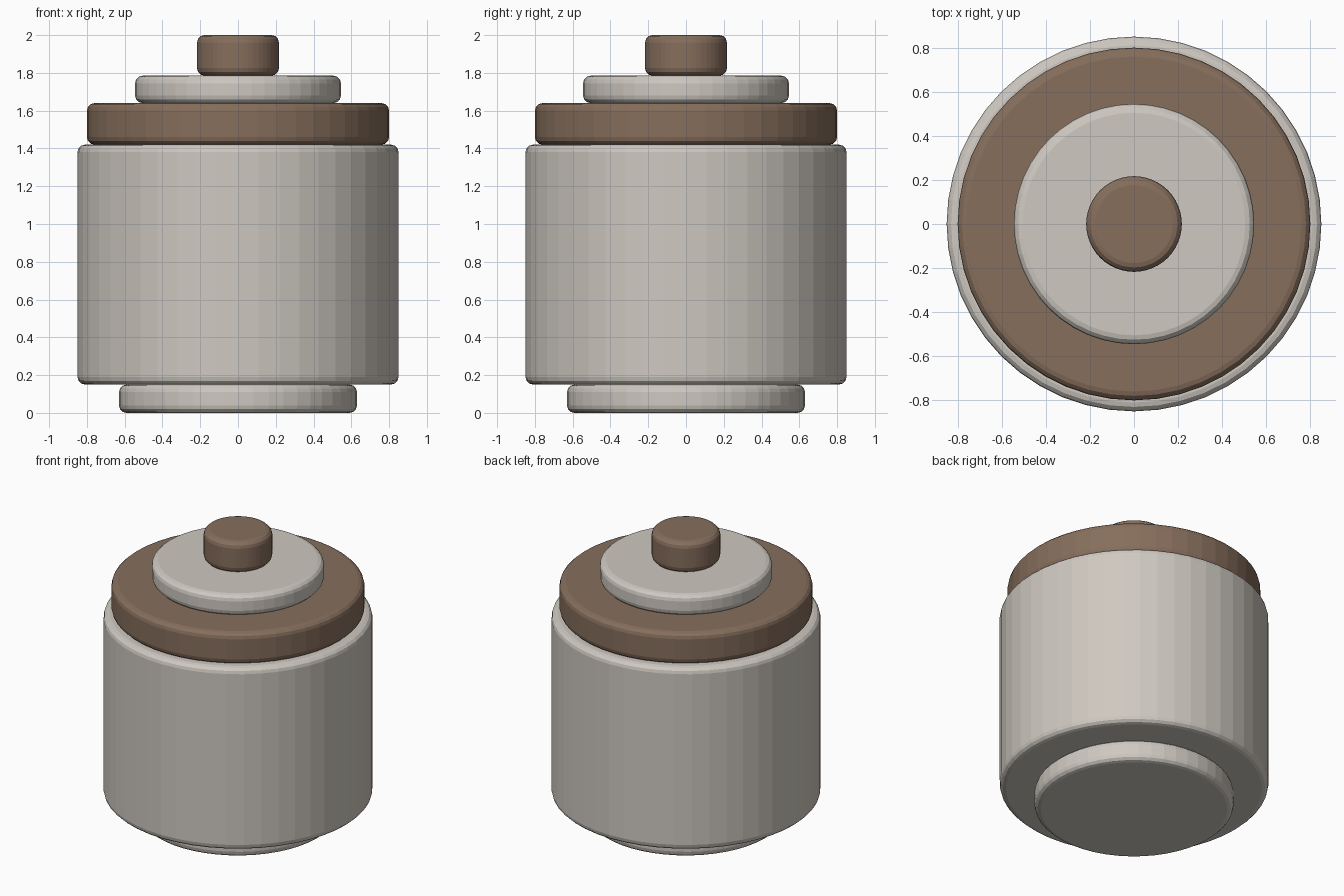
import bpy
import math

if "Cube" in bpy.data.objects:
    bpy.data.objects.remove(bpy.data.objects["Cube"])


def make_material(name, rgb):
    m = bpy.data.materials.new(name)
    m.diffuse_color = (*rgb, 1.0)
    m.use_nodes = True
    m.node_tree.nodes["Principled BSDF"].inputs["Base Color"].default_value = m.diffuse_color
    return m


stone = make_material("pale warm grey", (0.62, 0.58, 0.53))
brown = make_material("dull brown", (0.24, 0.158, 0.108))


def disc(name, radius, z0, z1, mat, bevel=0.04, sides=48):
    """Upright cylinder from z0 to z1 with rounded rims."""
    bpy.ops.mesh.primitive_cylinder_add(
        vertices=sides, radius=radius, depth=z1 - z0,
        location=(0, 0, (z0 + z1) / 2))
    ob = bpy.context.object
    ob.name = name
    ob.data.materials.append(mat)
    mod = ob.modifiers.new("rounded rim", 'BEVEL')
    mod.width = bevel
    mod.segments = 3
    mod.limit_method = 'ANGLE'
    mod.angle_limit = math.radians(40)
    return ob


# Jar from the ground up
disc("foot", 0.63, 0.0, 0.15, stone)
disc("jar_body", 0.85, 0.15, 1.42, stone)
disc("lid_rim", 0.80, 1.42, 1.64, brown)
disc("lid_top", 0.545, 1.64, 1.785, stone)
disc("knob", 0.217, 1.785, 2.0, brown)
